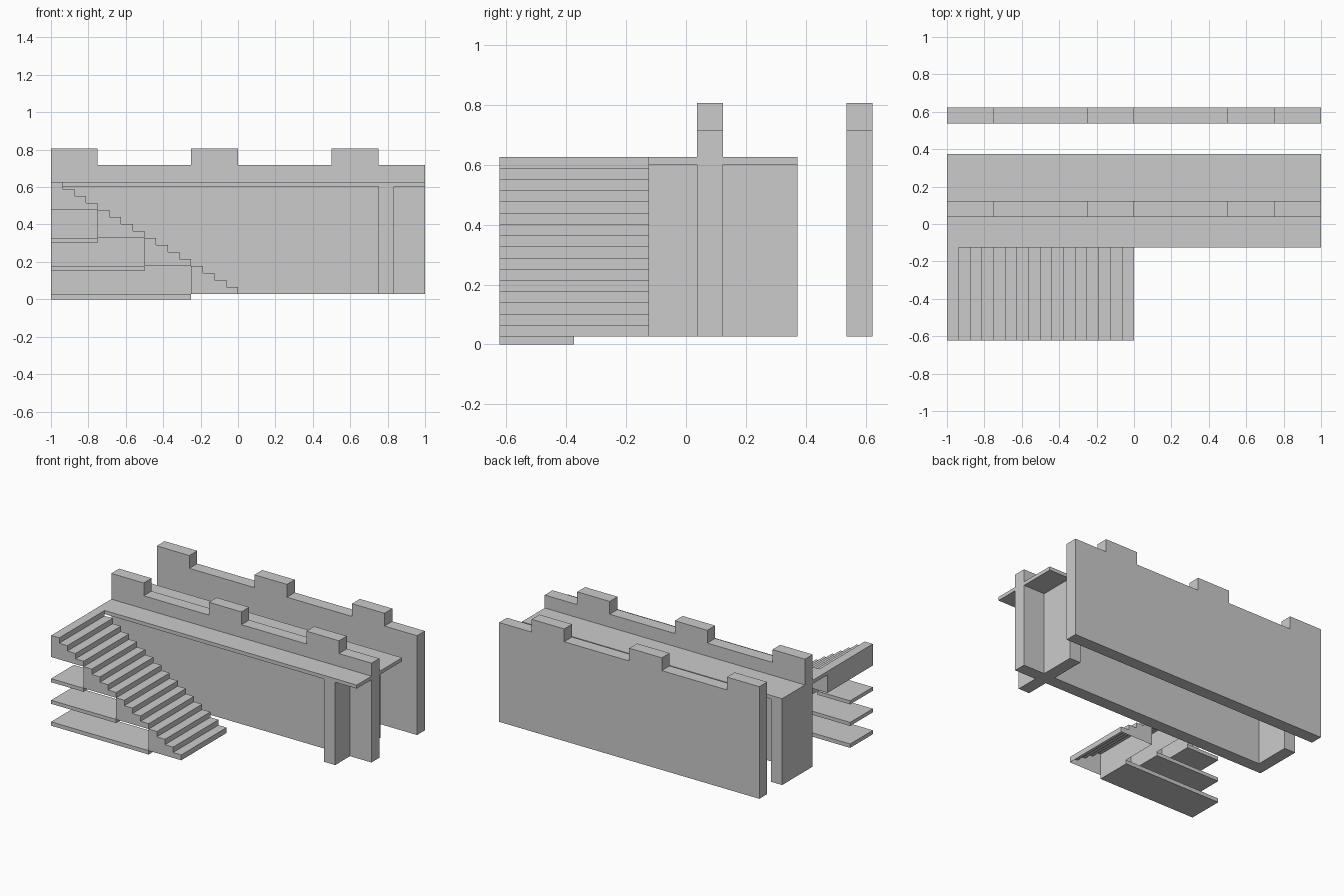
import bpy

if "Cube" in bpy.data.objects:
    bpy.data.objects.remove(bpy.data.objects["Cube"])

BASE = 0.027      # ground floor plate height
DECK = 0.627      # walkway top
T = 0.025         # plate thickness
FRONT, MID, INNER = -0.623, -0.374, -0.125


def make(name, verts, faces):
    me = bpy.data.meshes.new(name)
    me.from_pydata(verts, [], faces)
    me.update()
    ob = bpy.data.objects.new(name, me)
    bpy.context.collection.objects.link(ob)
    return ob


def prism(name, profile, y0, y1, open_edges=()):
    """Extrude a counter-clockwise x-z profile along y, skipping open edges."""
    n = len(profile)
    verts = [(x, y, z) for y in (y0, y1) for x, z in profile]
    faces = [tuple(range(n)), tuple(reversed(range(n, 2 * n)))]
    for i in range(n):
        if i not in open_edges:
            j = (i + 1) % n
            faces.append((j, i, n + i, n + j))
    return make(name, verts, faces)


def box(name, x0, x1, y0, y1, z0, z1):
    return prism(name, [(x0, z0), (x1, z0), (x1, z1), (x0, z1)], y0, y1)


# Battlement walls: one stepped profile, used twice
LOW, HIGH = 0.717, 0.806
wall = [(-1, BASE), (1, BASE), (1, LOW),
        (0.75, LOW), (0.75, HIGH), (0.5, HIGH), (0.5, LOW),
        (0, LOW), (0, HIGH), (-0.25, HIGH), (-0.25, LOW),
        (-0.75, LOW), (-0.75, HIGH), (-1, HIGH)]
prism("inner_battlement_wall", wall, 0.037, 0.123)
prism("outer_battlement_wall", wall, 0.537, 0.623)

# Walkway deck and the cross walls carrying it
box("walkway_deck", -1, 1, INNER, 0.373, DECK - T, DECK)
box("right_cross_wall_front", 0.75, 0.835, INNER, 0.037, BASE, DECK - T)
box("right_cross_wall_back", 0.75, 0.835, 0.123, 0.373, BASE, DECK - T)
box("left_cross_wall", -1, -0.915, 0.123, 0.373, BASE, DECK - T)

# Stair flights: four hollow blocks of four steps, open underneath
RUN, RISE = 0.0625, 0.0375
for k in range(4):
    x, z = -0.25 * k, BASE + 0.15 * k
    profile = [(x - 4 * RUN, z), (x, z)]
    for s in range(4):
        top = z + (s + 1) * RISE
        profile += [(x - s * RUN, top), (x - (s + 1) * RUN, top)]
    prism(f"stair_flight_{k + 1}", profile, FRONT, INNER, open_edges=(0,))

# Floor plates supporting the upper flights
for k in range(3):
    top = BASE + 0.15 * k
    box(f"stair_plate_{k + 1}", -1, -0.25 * (k + 1), FRONT, MID,
        max(0, top - T) if k else 0, top)
